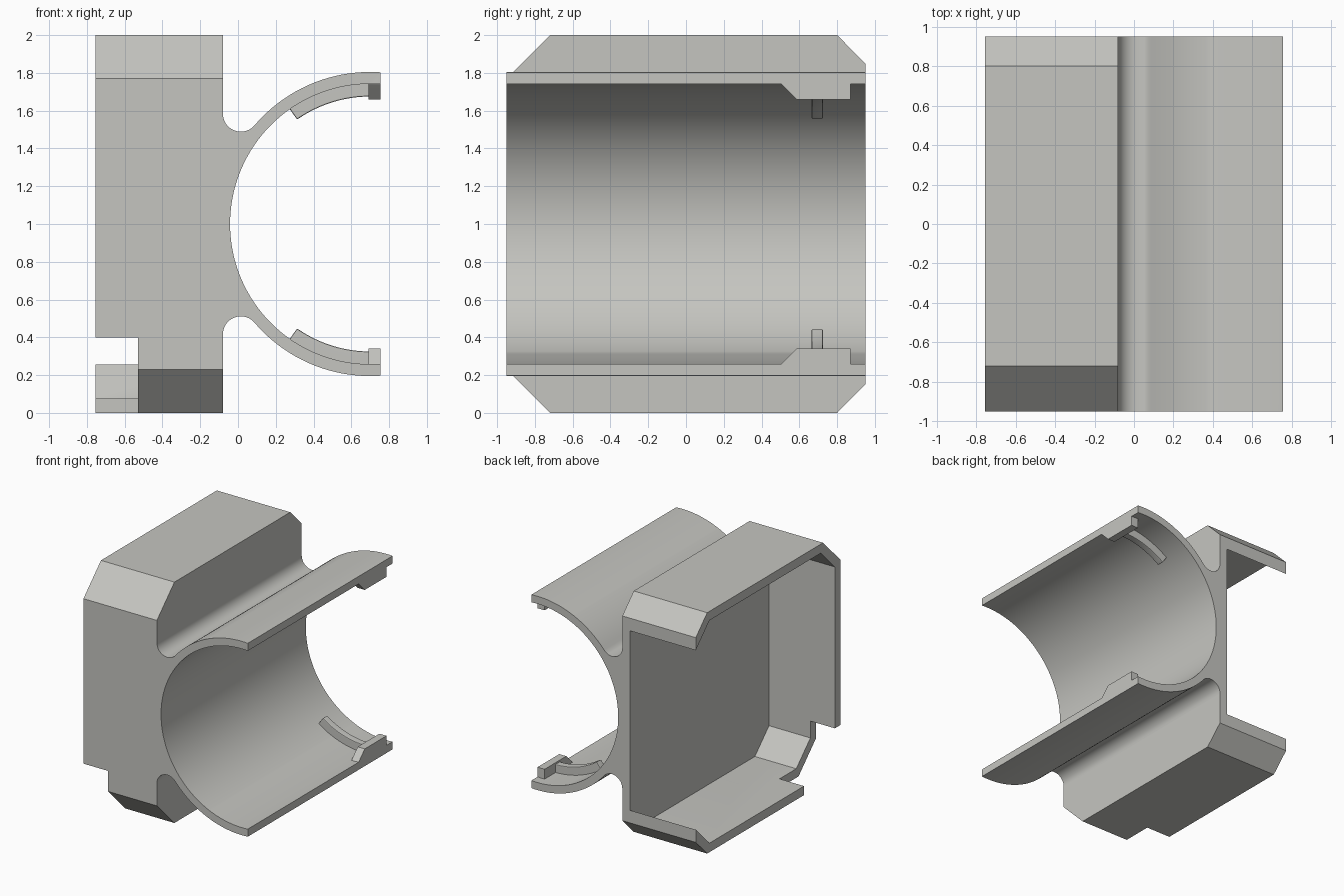
import bpy, bmesh, math
from mathutils import Vector

if "Cube" in bpy.data.objects:
    bpy.data.objects.remove(bpy.data.objects["Cube"])

grey = bpy.data.materials.new("light_grey")
grey.diffuse_color = (0.56, 0.56, 0.53, 1)
grey.use_nodes = True
grey.node_tree.nodes["Principled BSDF"].inputs["Base Color"].default_value = grey.diffuse_color


def prism(name, pts, axis, lo, hi):
    """Extrude a closed outline along x (points are y,z) or y (points are x,z)."""
    bm = bmesh.new()
    place = (lambda p: (lo, p[0], p[1])) if axis == "x" else (lambda p: (p[0], lo, p[1]))
    face = bm.faces.new([bm.verts.new(place(p)) for p in pts])
    ext = bmesh.ops.extrude_face_region(bm, geom=[face])
    move = Vector((hi - lo, 0, 0)) if axis == "x" else Vector((0, hi - lo, 0))
    bmesh.ops.translate(bm, vec=move,
                        verts=[g for g in ext["geom"] if isinstance(g, bmesh.types.BMVert)])
    bmesh.ops.recalc_face_normals(bm, faces=bm.faces)
    mesh = bpy.data.meshes.new(name)
    bm.to_mesh(mesh)
    bm.free()
    mesh.materials.append(grey)
    ob = bpy.data.objects.new(name, mesh)
    bpy.context.collection.objects.link(ob)
    return ob


def arc(cx, cz, r, a0, a1, n):
    return [(cx + r * math.cos(a0 + (a1 - a0) * i / n),
             cz + r * math.sin(a0 + (a1 - a0) * i / n)) for i in range(n + 1)]


def mirror_z(pts):
    return [(a, 2 - b) for a, b in reversed(pts)]


def bake(ob):
    """Apply all modifiers."""
    dep = bpy.context.evaluated_depsgraph_get()
    mesh = bpy.data.meshes.new_from_object(ob.evaluated_get(dep))
    ob.modifiers.clear()
    ob.data = mesh


def combine(ob, other, op):
    m = ob.modifiers.new("cut", "BOOLEAN")
    m.operation, m.solver, m.object = op, "EXACT", other
    bake(ob)
    bpy.data.objects.remove(other)


def finish(ob, width):
    """Clean flat faces, round the edges, smooth the curved surfaces."""
    d = ob.modifiers.new("clean", "DECIMATE")
    d.decimate_type, d.angle_limit = "DISSOLVE", math.radians(0.5)
    b = ob.modifiers.new("round", "BEVEL")
    b.width, b.segments, b.limit_method = width, 2, "ANGLE"
    b.angle_limit = math.radians(30)
    bake(ob)
    bpy.ops.object.select_all(action="DESELECT")
    ob.select_set(True)
    bpy.context.view_layer.objects.active = ob
    bpy.ops.object.shade_smooth_by_angle(angle=math.radians(25))
    w = ob.modifiers.new("normals", "WEIGHTED_NORMAL")
    w.keep_sharp = True


X0, X1, XP, Y = -0.755, 0.755, -0.08, 0.95
CX, RI, RO = 0.70, 0.742, 0.805

# box walls: C-shaped chamfered strip, open at the back
half = [(Y, 1.85), (0.8, 2), (-0.72, 2), (-Y, 1.77)]
inner = [(-0.875, 1.74), (-0.69, 1.925), (0.77, 1.925), (Y, 1.745)]
walls = half + mirror_z(half) + mirror_z(inner) + inner
body = prism("bracket_body", walls, "x", X0, XP)

# side plate closing the box towards the clamp
combine(body, prism("plate", half + mirror_z(half), "x", -0.15, XP), "UNION")

# notch in the lower front corner
notch = prism("notch", [(-1.2, -0.2), (-0.47, -0.2), (-0.47, 0.4), (-1.2, 0.4)], "x", -1, -0.53)
combine(body, notch, "DIFFERENCE")

# open clamp tube with fillets to the plate
rf = 0.095
fx = XP + rf
fz = 1 + math.sqrt((RO + rf) ** 2 - (CX - fx) ** 2)
tang = math.atan2(fz - 1, fx - CX)
upper = arc(CX, 1, RO, math.acos((X1 - CX) / RO), tang, 26)
upper += arc(fx, fz, rf, tang - math.pi, -math.pi, 14)[1:] + [(-0.12, fz)]
ai = math.acos((X1 - CX) / RI)
bore = arc(CX, 1, RI, 2 * math.pi - ai, ai, 72)
combine(body, prism("tube", upper + mirror_z(upper) + bore, "y", -Y, Y), "UNION")

# catches at the clamp mouth
catch = [(0.49, 1.76), (0.51, 1.735), (0.585, 1.66), (0.87, 1.66), (0.87, 1.76)]
for pts in (catch, mirror_z(catch)):
    combine(body, prism("catch", pts, "x", 0.69, X1), "UNION")
finish(body, 0.014)

# curved ribs behind the catches
rib = arc(CX, 1, 0.675, math.radians(89), math.radians(125), 16)
rib += arc(CX, 1, RI + 0.02, math.radians(125), math.radians(89), 16)
for name, pts in (("upper_rib", rib), ("lower_rib", mirror_z(rib))):
    finish(prism(name, pts, "y", 0.665, 0.725), 0.008)
